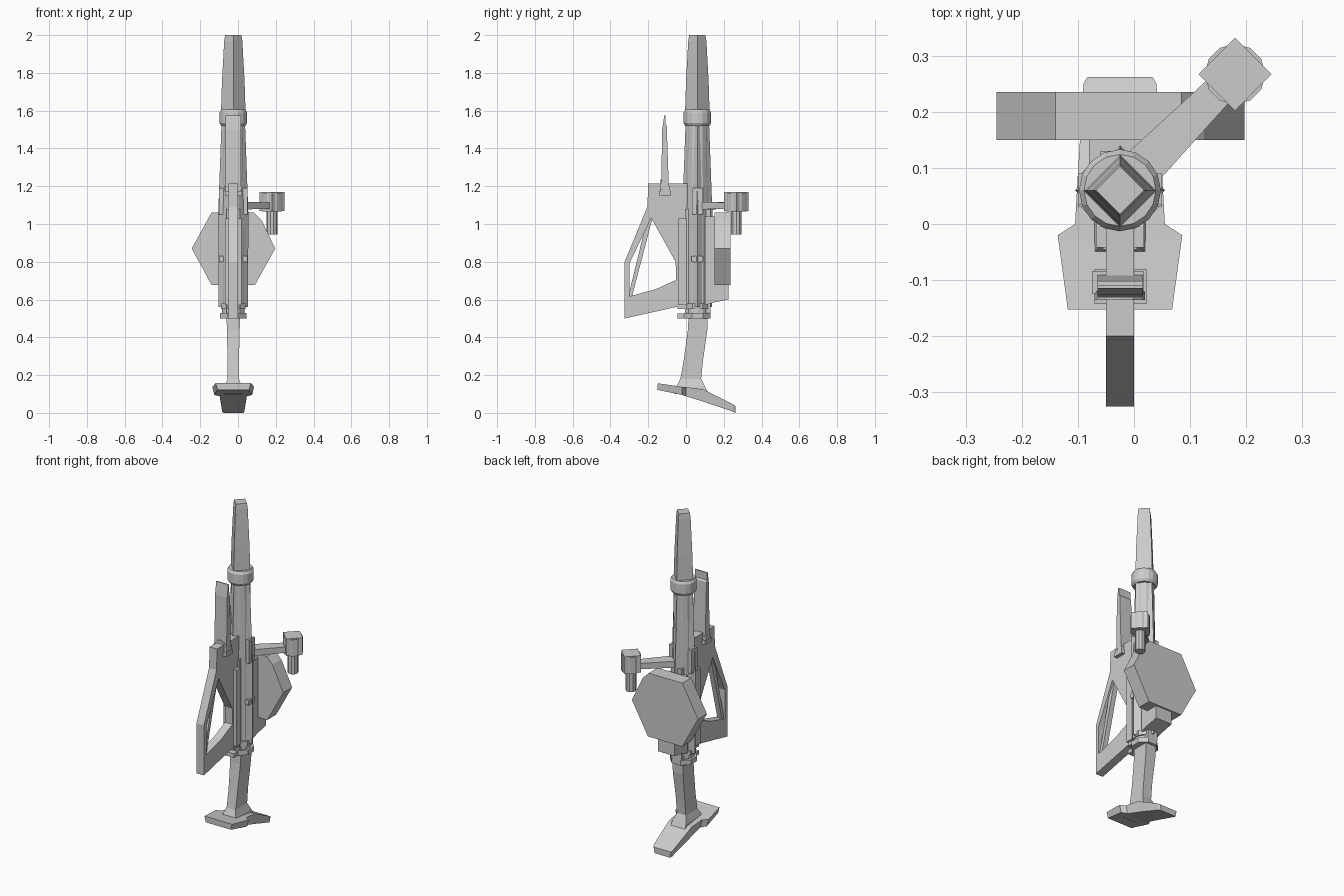
import bpy, bmesh, math
from mathutils import Vector

CX, CY = -0.025, 0.06  # main barrel axis


def finish(name, bm):
    bmesh.ops.recalc_face_normals(bm, faces=bm.faces)
    me = bpy.data.meshes.new(name)
    bm.to_mesh(me)
    bm.free()
    ob = bpy.data.objects.new(name, me)
    bpy.context.collection.objects.link(ob)
    return ob


def loft(name, rings):
    """Skin a list of equal-length 3D rings and cap both ends."""
    bm = bmesh.new()
    vs = [[bm.verts.new(p) for p in r] for r in rings]
    n = len(vs[0])
    for a, b in zip(vs, vs[1:]):
        for i in range(n):
            j = (i + 1) % n
            bm.faces.new((a[i], a[j], b[j], b[i]))
    bm.faces.new(vs[0])
    bm.faces.new(vs[-1])
    return finish(name, bm)


def turned(name, prof, n, cx=CX, cy=CY, rot=0.0):
    """n-sided turned part from (radius, z) pairs."""
    return loft(name, [[(cx + r * math.cos(rot + 2 * math.pi * i / n),
                         cy + r * math.sin(rot + 2 * math.pi * i / n), z)
                        for i in range(n)] for r, z in prof])


def side(name, yz, x0, x1):
    return loft(name, [[(x, y, z) for y, z in yz] for x in (x0, x1)])


def front(name, xz, y0, y1):
    return loft(name, [[(x, y, z) for x, z in xz] for y in (y0, y1)])


def box(name, x0, x1, y0, y1, z0, z1):
    return side(name, [(y0, z0), (y1, z0), (y1, z1), (y0, z1)], x0, x1)


# barrel: tapered diamond muzzle, collar, round core and ridged shroud
turned("muzzle", [(0.066, 1.56), (0.06, 1.75), (0.048, 1.97), (0.043, 2.0)], 4)
turned("collar", [(0.064, 1.52), (0.073, 1.535), (0.073, 1.59), (0.064, 1.605)], 16)
turned("barrel_core", [(0.06, 0.52), (0.06, 1.1), (0.053, 1.53)], 12)
turned("ridged_shroud", [(0.078, 0.56), (0.08, 1.05), (0.062, 1.54)], 4)

# clamp rings at the lower end
for i, z in enumerate((0.5, 0.55)):
    turned(f"clamp_ring_{i}", [(0.076 - 0.006 * i, z), (0.076 - 0.006 * i, z + 0.03)], 8,
           rot=math.pi / 8)
    box(f"clamp_block_{i}", -0.055, 0.005, -0.045, 0.02, z, z + 0.025)

# receiver, side rails and small side plates
box("receiver", -0.06, 0.01, -0.005, 0.13, 0.53, 1.08)
for s, label in ((-1, "left"), (1, "right")):
    a, b = sorted((CX + s * 0.02, CX + s * 0.043))
    box(f"rail_{label}", a, b, -0.042, 0.005, 0.57, 1.03)
    a, b = sorted((CX + s * 0.045, CX + s * 0.075))
    box(f"side_plate_{label}", a, b, 0.035, 0.09, 1.05, 1.19)
    box(f"rail_stop_{label}", a, b, 0.03, 0.09, 0.8, 0.83)

# open front grip: head plate, rear web, struts and lower grip
GX = (-0.05, 0.0)
side("grip_head", [(-0.2, 1.215), (0.01, 1.215), (0.01, 1.0), (-0.04, 0.8), (-0.055, 0.8),
                   (-0.175, 1.015), (-0.205, 1.07)], *GX)
side("grip_web", [(-0.055, 0.81), (0.01, 0.95), (0.01, 0.57), (-0.05, 0.6)], *GX)
side("lower_grip", [(-0.325, 0.5), (-0.325, 0.61), (-0.16, 0.655), (-0.05, 0.705),
                    (0.01, 0.69), (0.01, 0.57), (-0.055, 0.56)], *GX)
side("outer_strut", [(-0.325, 0.56), (-0.325, 0.8), (-0.205, 1.09), (-0.175, 1.05),
                     (-0.3, 0.79), (-0.3, 0.6)], *GX)
side("inner_strut", [(-0.305, 0.62), (-0.2, 1.05), (-0.175, 1.04), (-0.285, 0.62)],
     -0.04, -0.01)

# upright leaf sight with its hinge
box("sight_base", -0.07, 0.022, -0.143, -0.08, 1.15, 1.175)
box("sight_base_upper", -0.075, 0.018, -0.125, -0.085, 1.175, 1.2)
front("sight_hinge", [(CX + 0.045 * math.cos(t * math.pi / 6),
                       1.19 + 0.045 * math.sin(t * math.pi / 6)) for t in range(12)],
      -0.135, -0.12)
side("sight_leaf", [(-0.132, 1.17), (-0.09, 1.17), (-0.102, 1.52), (-0.109, 1.53),
                    (-0.109, 1.575), (-0.115, 1.575), (-0.126, 1.5)], -0.065, 0.016)

# drum magazine and its feed block
front("drum", [(-0.245, 0.87), (-0.14, 1.06), (0.085, 1.06), (0.125, 1.02),
               (0.197, 0.87), (0.09, 0.677), (-0.14, 0.677), (-0.19, 0.77)], 0.15, 0.235)
side("feed_block", [(0.1, 0.57), (0.15, 0.585), (0.225, 0.6), (0.225, 0.7), (0.1, 0.7)],
     -0.08, 0.03)
box("drum_mount", -0.08, 0.03, 0.1, 0.16, 0.7, 1.04)

# side arm carrying a hanging canister
HX, HY = 0.18, 0.267
d = Vector((HX - CX, HY - CY, 0)).normalized()
n = Vector((-d.y, d.x, 0))
arm = []
for x, y, w, h in ((CX, CY, 0.04, 0.02), (HX, HY, 0.026, 0.017)):
    c = Vector((x, y, 1.097))
    up = Vector((0, 0, h))
    arm.append([c + n * w + up, c - n * w + up, c - n * w - up, c + n * w - up])
loft("side_arm", arm)
turned("arm_cap", [(0.065, 1.068), (0.065, 1.17)], 4, HX, HY)
turned("arm_hub", [(0.054, 1.065), (0.054, 1.165)], 12, HX, HY)
turned("canister", [(0.029, 0.945), (0.029, 1.08)], 10, HX, HY)

# stock: lofted blade that flares into the foot
loft("stock", [[(CX - h, y0, z), (CX + h, y0, z), (CX + h, y1, z), (CX - h, y1, z)]
               for z, y0, y1, h in ((0.54, 0.015, 0.115, 0.036), (0.44, 0.01, 0.113, 0.034),
                                    (0.28, -0.012, 0.09, 0.03), (0.18, -0.03, 0.08, 0.03),
                                    (0.14, -0.05, 0.1, 0.045), (0.1, -0.06, 0.12, 0.05))])

# foot: wide plate narrowing and sloping down to the rear
loft("foot", [[(CX - w, y, t), (CX + w, y, t), (CX + w * 0.9, y, b), (CX - w * 0.9, y, b)]
              for y, w, t, b in ((-0.152, 0.093, 0.157, 0.122), (-0.02, 0.111, 0.138, 0.095),
                                 (0.0, 0.08, 0.136, 0.088), (0.09, 0.075, 0.125, 0.06),
                                 (0.25, 0.065, 0.045, 0.006), (0.262, 0.058, 0.036, 0.0))])
